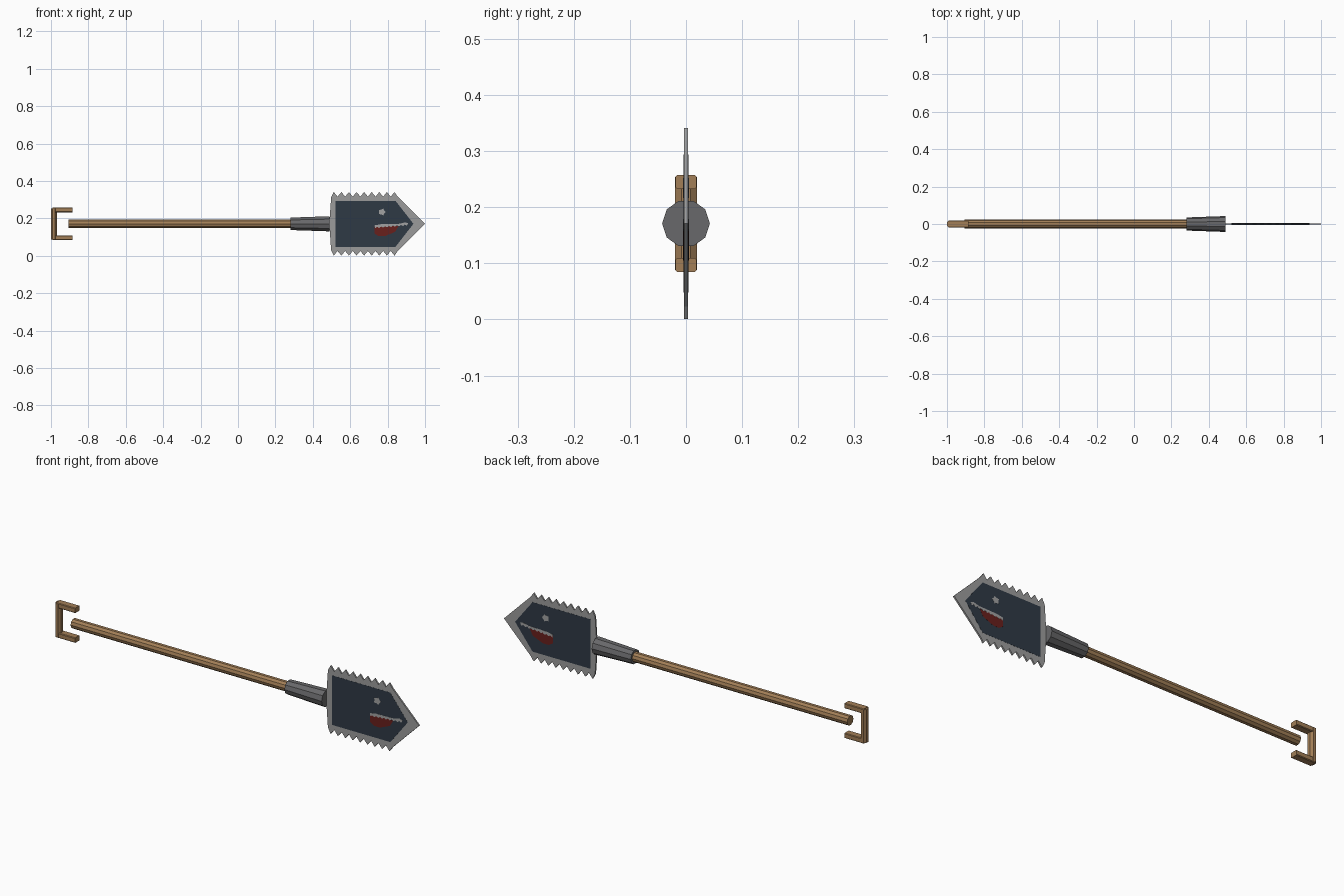
import bpy, bmesh, math
from mathutils import Matrix

if "Cube" in bpy.data.objects:
    bpy.data.objects.remove(bpy.data.objects["Cube"])

ZC = 0.171  # height of the tool's long axis


def material(name, rgb):
    m = bpy.data.materials.new(name)
    m.diffuse_color = (*rgb, 1)
    m.use_nodes = True
    m.node_tree.nodes["Principled BSDF"].inputs["Base Color"].default_value = m.diffuse_color
    return m


wood = material("wood", (0.36, 0.21, 0.095))
iron = material("dark_iron", (0.14, 0.14, 0.145))
steel = material("worn_steel", (0.33, 0.33, 0.33))
navy = material("navy_paint", (0.028, 0.041, 0.06))
red = material("red_paint", (0.14, 0.014, 0.012))
pale = material("pale_paint", (0.36, 0.36, 0.36))


def finish(bm, name, mat):
    bmesh.ops.recalc_face_normals(bm, faces=bm.faces)
    me = bpy.data.meshes.new(name)
    bm.to_mesh(me)
    bm.free()
    me.materials.append(mat)
    ob = bpy.data.objects.new(name, me)
    bpy.context.collection.objects.link(ob)
    return ob


def rod(name, mat, x0, x1, r0, r1, sides=10):
    """Tapered rod along x."""
    bm = bmesh.new()
    rings = []
    for x, r in ((x0, r0), (x1, r1)):
        angles = [2 * math.pi * i / sides for i in range(sides)]
        rings.append([bm.verts.new((x, r * math.cos(a), ZC + r * math.sin(a))) for a in angles])
    for i in range(sides):
        j = (i + 1) % sides
        bm.faces.new((rings[0][i], rings[0][j], rings[1][j], rings[1][i]))
    for ring in rings:
        bm.faces.new(ring)
    return finish(bm, name, mat)


def plate(name, mat, pts, half):
    """Closed x/z outline (z relative to the axis), thickened both ways in y."""
    bm = bmesh.new()
    face = bm.faces.new([bm.verts.new((x, -half, ZC + z)) for x, z in pts])
    ext = bmesh.ops.extrude_face_region(bm, geom=[face])
    moved = [v for v in ext["geom"] if isinstance(v, bmesh.types.BMVert)]
    bmesh.ops.translate(bm, verts=moved, vec=(0, 2 * half, 0))
    return finish(bm, name, mat)


def mirrored(upper):
    """Complete an upper outline with its reflection below the axis."""
    return upper + [(x, -z) for x, z in reversed(upper) if z > 1e-6]


# Shaft and socket
rod("shaft", wood, -0.905, 0.285, 0.0245, 0.0245)
rod("blade_socket", iron, 0.28, 0.49, 0.035, 0.0425)

# Grip: octagonal upright bar
bm = bmesh.new()
bmesh.ops.create_cone(bm, cap_ends=True, segments=8, radius1=1, radius2=1, depth=0.166,
                      matrix=Matrix.Rotation(math.pi / 8, 4, 'Z'))
c = math.cos(math.pi / 8)
for v in bm.verts:
    v.co.x = v.co.x * 0.0155 / c - 0.9845
    v.co.y *= 0.02 / c
    v.co.z += ZC
finish(bm, "grip_bar", wood)

# Two prongs of the fork, with chamfered long edges
for side, name in ((1, "upper_prong"), (-1, "lower_prong")):
    bm = bmesh.new()
    bmesh.ops.create_cube(bm, size=1, matrix=Matrix.Translation((-0.938, 0, ZC + side * 0.074))
                          @ Matrix.Diagonal((0.106, 0.037, 0.025, 1)))
    long_edges = [e for e in bm.edges if abs(e.verts[0].co.x - e.verts[1].co.x) > 0.05]
    bmesh.ops.bevel(bm, geom=long_edges, offset=0.003, segments=1, affect='EDGES')
    finish(bm, name, wood)

# Blade with sawtooth edges and pointed tip
PITCH = 0.0406
outline = [(0.488, 0), (0.498, 0.142)]
for i in range(9):
    x = 0.512 + i * PITCH
    outline.append((x, 0.17))
    if i < 8:
        outline.append((x + PITCH / 2, 0.145))
outline += [(0.852, 0.148), (1.0, 0)]
plate("saw_blade", steel, mirrored(outline), 0.004)

# Painted panel, raised by a hair on both faces
plate("painted_panel", navy, mirrored([(0.522, 0.123), (0.842, 0.123), (0.938, 0)]), 0.0046)

# Painted mouth, row of teeth and eye
plate("painted_mouth", red, [(0.73, -0.012), (0.73, -0.052), (0.752, -0.066), (0.785, -0.066),
                             (0.84, -0.043), (0.858, -0.012)], 0.0050)
teeth = [(0.73, -0.008), (0.765, -0.002), (0.86, 0), (0.895, 0.008), (0.91, 0.003)]
N = 8
for i in range(N + 1):
    x = 0.903 - i * 0.17 / N
    low = -0.010 - 0.014 * (0.903 - x) / 0.17
    teeth.append((x, low))
    if i < N:
        teeth.append((x - 0.085 / N, low + 0.006))
plate("painted_teeth", pale, teeth, 0.0054)
eye = []
for i in range(10):
    a = 2 * math.pi * i / 10
    r = 0.021 if i % 2 == 0 else 0.015
    eye.append((0.77 + r * math.cos(a), 0.063 + r * 0.9 * math.sin(a)))
plate("painted_eye", pale, eye, 0.0052)
